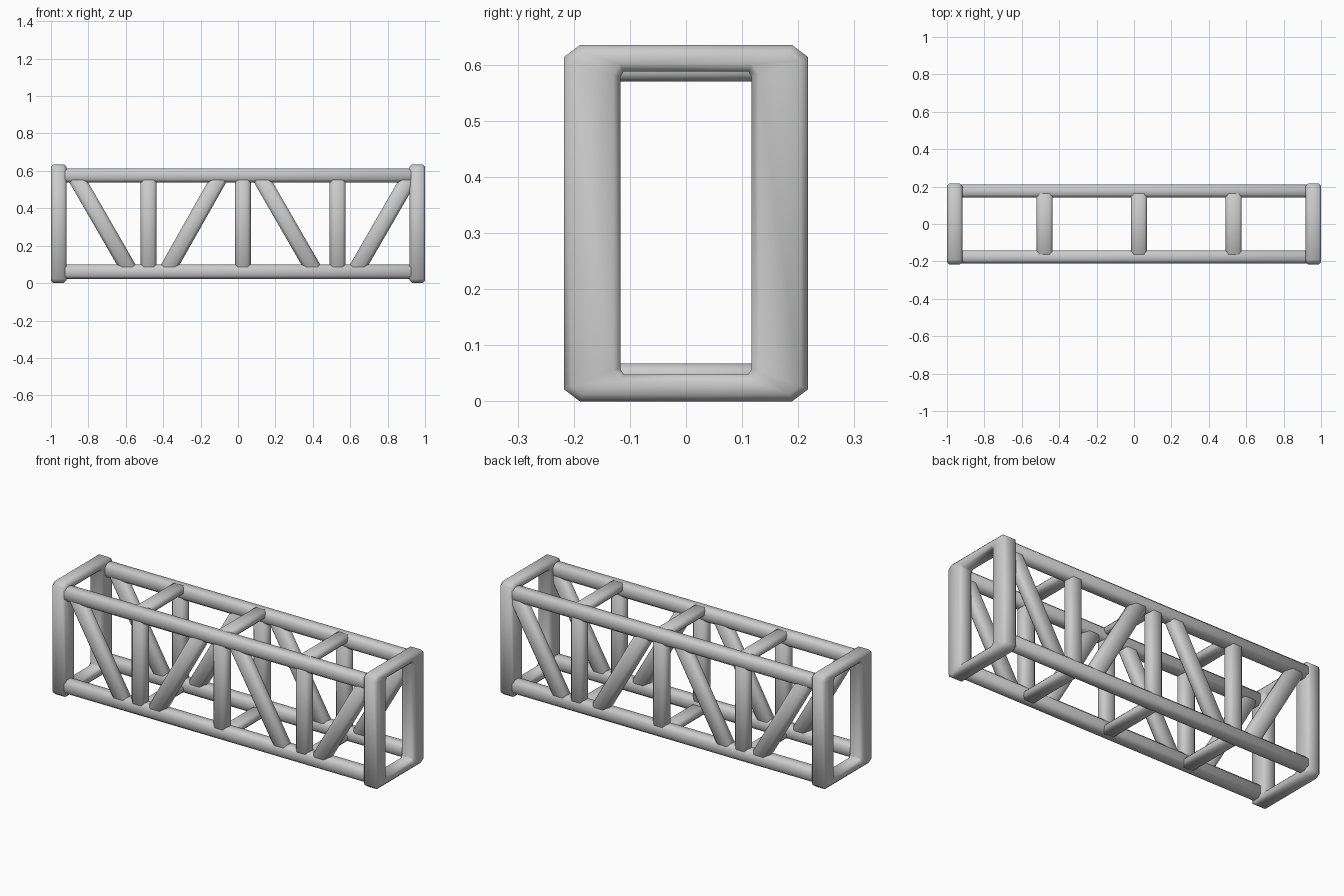
import bpy, bmesh, math
from mathutils import Vector, Matrix

if "Cube" in bpy.data.objects:
    bpy.data.objects.remove(bpy.data.objects["Cube"])

LOW, HIGH = 0.061, 0.576      # chord centre heights
SIDE = 0.176                  # chord centre offset in y
BAYS = (-0.478, 0.026, 0.533) # upright positions


def finish(name, bm, bevel):
    bmesh.ops.recalc_face_normals(bm, faces=bm.faces)
    edges = [e for e in bm.edges if e.calc_face_angle(0) > math.radians(60)]
    bmesh.ops.bevel(bm, geom=edges, offset=bevel, segments=1, profile=0.5, affect='EDGES')
    me = bpy.data.meshes.new(name)
    bm.to_mesh(me)
    bm.free()
    ob = bpy.data.objects.new(name, me)
    bpy.context.collection.objects.link(ob)
    bpy.ops.object.select_all(action='DESELECT')
    bpy.context.view_layer.objects.active = ob
    ob.select_set(True)
    bpy.ops.object.shade_smooth_by_angle(angle=math.radians(50))
    return ob


def bar(name, a, b, width, depth, width_axis, bevel):
    """Chamfered bar from a to b; width is measured in the plane of width_axis."""
    a, b = Vector(a), Vector(b)
    d = (b - a).normalized()
    u = Vector(width_axis)
    u = (u - d * u.dot(d)).normalized()
    v = d.cross(u)
    m = Matrix((u * width, v * depth, d * (b - a).length)).transposed().to_4x4()
    m.translation = (a + b) / 2
    bm = bmesh.new()
    bmesh.ops.create_cube(bm, size=1, matrix=m)
    return finish(name, bm, bevel)


def outline(hy, z0, z1, cy, cz):
    """Rectangle with cut corners, as (y, z) points."""
    return [(-hy + cy, z0), (hy - cy, z0), (hy, z0 + cz), (hy, z1 - cz),
            (hy - cy, z1), (-hy + cy, z1), (-hy, z1 - cz), (-hy, z0 + cz)]


def end_frame(name, x0, x1):
    bm = bmesh.new()
    loops = [(x0, outline(0.217, 0, 0.635, 0.028, 0.021)),
             (x1, outline(0.217, 0, 0.635, 0.028, 0.021)),
             (x1, outline(0.117, 0.048, 0.588, 0.006, 0.01)),
             (x0, outline(0.117, 0.048, 0.588, 0.006, 0.01))]
    rings = [[bm.verts.new((x, y, z)) for y, z in pts] for x, pts in loops]
    for i in range(4):
        p, q = rings[i], rings[(i + 1) % 4]
        for j in range(8):
            k = (j + 1) % 8
            bm.faces.new((p[j], p[k], q[k], q[j]))
    finish(name, bm, 0.013)


# End frames
end_frame("end_frame_left", -1.0, -0.918)
end_frame("end_frame_right", 0.918, 1.0)

# Diagonals: (x at lower chord, x at upper chord)
DIAGONALS = ((-0.576, -0.873), (-0.383, -0.092), (0.411, 0.114), (0.627, 0.924))

for side, y in (("front", -SIDE), ("back", SIDE)):
    # Long chords
    for level, z in (("lower", LOW), ("upper", HIGH)):
        bar(f"{side}_{level}_chord", (-0.96, y, z), (0.96, y, z), 0.076, 0.07, (0, 0, 1), 0.017)
    # Uprights
    for i, x in enumerate(BAYS):
        bar(f"{side}_upright_{i + 1}", (x, y, LOW), (x, y, HIGH), 0.085, 0.064, (1, 0, 0), 0.017)
    # Diagonal braces
    for i, (xl, xu) in enumerate(DIAGONALS):
        bar(f"{side}_diagonal_{i + 1}", (xl, y, LOW), (xu, y, HIGH), 0.087, 0.064, (1, 0, 0), 0.017)

# Cross bars joining the two sides
for level, z in (("lower", 0.045), ("upper", 0.592)):
    for i, x in enumerate(BAYS):
        bar(f"{level}_cross_bar_{i + 1}", (x, -SIDE, z), (x, SIDE, z), 0.085, 0.044, (1, 0, 0), 0.013)
